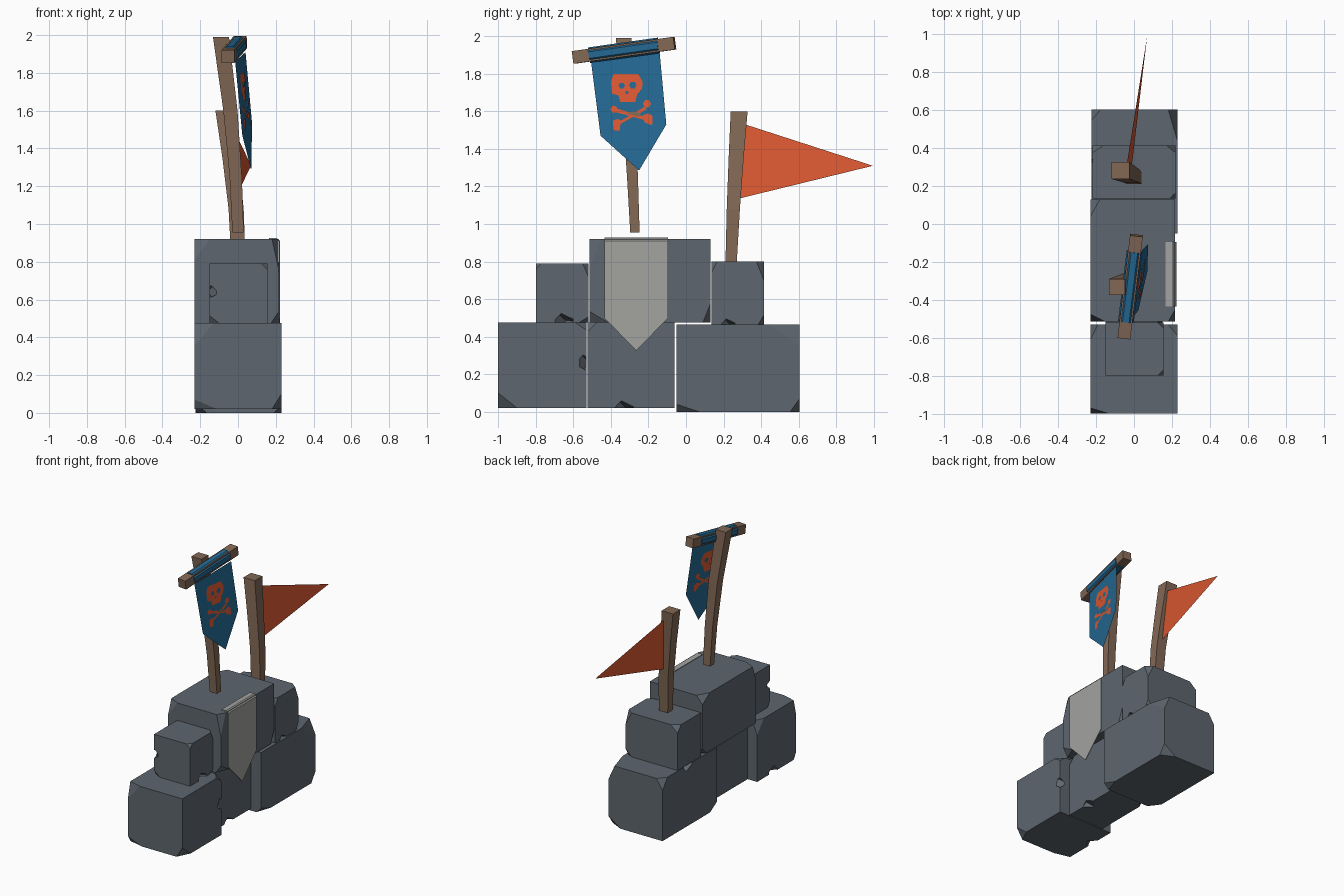
import bpy, bmesh, math
from mathutils import Vector, Matrix

if "Cube" in bpy.data.objects:
    bpy.data.objects.remove(bpy.data.objects["Cube"])


def material(name, rgb):
    m = bpy.data.materials.new(name)
    m.diffuse_color = (*rgb, 1)
    m.use_nodes = True
    m.node_tree.nodes["Principled BSDF"].inputs["Base Color"].default_value = m.diffuse_color
    return m


STONE = material("slate stone", (0.112, 0.133, 0.156))
WOOD = material("brown wood", (0.223, 0.138, 0.091))
BLUE = material("blue cloth", (0.018, 0.141, 0.296))
ORANGE = material("orange cloth", (0.73, 0.102, 0.032))
GREY = material("pale grey cloth", (0.366, 0.366, 0.352))


def finish(bm, name, mat, closed=True):
    if closed:
        bmesh.ops.recalc_face_normals(bm, faces=bm.faces)
    me = bpy.data.meshes.new(name)
    bm.to_mesh(me)
    bm.free()
    me.materials.append(mat)
    ob = bpy.data.objects.new(name, me)
    bpy.context.scene.collection.objects.link(ob)
    return ob


def stone(name, lo, hi, chips, notches=()):
    """Block with corners sliced off (chips) and dents in its edges (notches)."""
    bm = bmesh.new()
    lo, hi = Vector(lo), Vector(hi)
    c, s = (lo + hi) / 2, hi - lo
    bmesh.ops.create_cube(bm, size=1, matrix=Matrix.Translation(c) @ Matrix.Diagonal((*s, 1)))
    for sign, cut in chips:
        corner = Vector([hi[i] if sign[i] > 0 else lo[i] for i in range(3)])
        # zero length on an axis means a bevel running along that whole edge
        n = Vector([sign[i] / cut[i] if cut[i] else 0 for i in range(3)])
        p = corner.copy()
        k = next(i for i in range(3) if cut[i])
        p[k] -= sign[k] * cut[k]
        r = bmesh.ops.bisect_plane(bm, geom=bm.verts[:] + bm.edges[:] + bm.faces[:],
                                   plane_co=p, plane_no=n.normalized(), clear_outer=True, dist=1e-5)
        edges = [e for e in r["geom_cut"] if isinstance(e, bmesh.types.BMEdge)]
        if edges:
            bmesh.ops.contextual_create(bm, geom=edges)
    ob = finish(bm, name, STONE)
    for i, (pos, size) in enumerate(notches):
        cb = bmesh.new()
        rot = Matrix.Rotation(0.8, 4, 'X') @ Matrix.Rotation(0.65, 4, 'Y') @ Matrix.Rotation(0.5, 4, 'Z')
        bmesh.ops.create_cube(cb, size=size, matrix=Matrix.Translation(pos) @ rot)
        cutter = finish(cb, f"{name}_cutter_{i}", STONE)
        cutter.hide_render = True
        cutter.hide_viewport = True
        mod = ob.modifiers.new("notch", 'BOOLEAN')
        mod.object = cutter
        mod.operation = 'DIFFERENCE'
        mod.solver = 'EXACT'


# lower course of stones
stone("lower_front_stone", (-0.23, -1.0, 0.02), (0.23, -0.53, 0.475),
      [((1, -1, -1), (0.05, 0.10, 0.08)), ((-1, -1, 1), (0.10, 0.03, 0.12)),
       ((-1, -1, -1), (0.12, 0.03, 0.05)), ((1, 1, 1), (0.05, 0.06, 0.04)),
       ((-1, 1, 1), (0.04, 0.08, 0.10))],
      [((0.235, -0.53, 0.26), 0.06), ((-0.23, -0.72, 0.02), 0.07)])
stone("lower_middle_stone", (-0.15, -0.525, 0.02), (0.15, -0.06, 0.475),
      [((1, -1, 1), (0.03, 0.05, 0.05)), ((-1, 1, -1), (0.05, 0.06, 0.06))],
      [((0.15, -0.33, 0.01), 0.07)])
stone("lower_back_stone", (-0.225, -0.05, 0.0), (0.23, 0.605, 0.465),
      [((1, -1, -1), (0.04, 0.12, 0.04)), ((1, 1, 1), (0.05, 0.17, 0.11)),
       ((-1, 1, 1), (0.05, 0.06, 0.08)), ((1, 1, -1), (0.10, 0.05, 0.07)),
       ((-1, -1, -1), (0.06, 0.08, 0.05))],
      [((-0.23, 0.3, 0.47), 0.07)])

# upper course of stones
stone("upper_front_stone", (-0.15, -0.8, 0.475), (0.155, -0.52, 0.79),
      [((1, 1, 1), (0.03, 0.03, 0.07)), ((1, -1, 1), (0.03, 0.03, 0.03)),
       ((-1, -1, -1), (0.05, 0.03, 0.04)), ((1, 1, -1), (0.04, 0.05, 0.03))],
      [((-0.15, -0.8, 0.64), 0.05), ((0.155, -0.65, 0.475), 0.07)])
stone("upper_middle_stone", (-0.23, -0.515, 0.475), (0.215, 0.13, 0.92),
      [((1, -1, 1), (0.035, 0.06, 0.16)), ((-1, -1, 1), (0.08, 0.04, 0.11)),
       ((1, -1, -1), (0.04, 0.10, 0.06)), ((1, 1, -1), (0.05, 0.04, 0.10)),
       ((-1, 1, 1), (0.05, 0.09, 0.06)), ((-1, 1, -1), (0.06, 0.05, 0.05))])
stone("upper_back_stone", (-0.22, 0.135, 0.465), (0.22, 0.415, 0.80),
      [((1, 1, 1), (0.05, 0.04, 0.10)), ((-1, 1, 1), (0.06, 0.04, 0.05)),
       ((1, -1, 1), (0.03, 0.03, 0.06)), ((1, 1, -1), (0.05, 0.03, 0.05))],
      [((0.22, 0.225, 0.46), 0.05)])


def pole(name, sections):
    """Bent square post: (x, y, z, width x, width y) from bottom to top."""
    bm = bmesh.new()
    rings = [[bm.verts.new((x + a * wx / 2, y + b * wy / 2, z))
              for a, b in ((-1, -1), (1, -1), (1, 1), (-1, 1))] for x, y, z, wx, wy in sections]
    for r0, r1 in zip(rings, rings[1:]):
        for i in range(4):
            j = (i + 1) % 4
            bm.faces.new((r0[i], r0[j], r1[j], r1[i]))
    bm.faces.new(rings[0])
    bm.faces.new(rings[-1])
    finish(bm, name, WOOD)


pole("tall_pole", [(0.0, -0.272, 0.955, 0.06, 0.05), (-0.012, -0.285, 1.25, 0.065, 0.058),
                   (-0.04, -0.303, 1.6, 0.075, 0.07), (-0.09, -0.332, 1.99, 0.085, 0.083)])
pole("short_pole", [(0.003, 0.24, 0.79, 0.075, 0.06), (-0.01, 0.252, 1.08, 0.08, 0.07),
                    (-0.04, 0.267, 1.35, 0.085, 0.08), (-0.072, 0.283, 1.6, 0.095, 0.09)])


def rod(name, a, b, radius, sides, mat):
    a, b = Vector(a), Vector(b)
    bm = bmesh.new()
    q = (b - a).to_track_quat('Z', 'X').to_matrix().to_4x4()
    bmesh.ops.create_cone(bm, cap_ends=True, segments=sides, radius1=radius, radius2=radius,
                          depth=(b - a).length,
                          matrix=Matrix.Translation((a + b) / 2) @ q @ Matrix.Rotation(math.pi / sides, 4, 'Z'))
    finish(bm, name, mat)


# crossbar with rolled cloth
p0, p1 = Vector((-0.053, -0.60, 1.887)), Vector((0.013, -0.06, 1.963))
rod("crossbar", p0, p1, 0.048, 4, WOOD)
rod("banner_roll", p0.lerp(p1, 0.16), p0.lerp(p1, 0.84), 0.045, 8, BLUE)


def on_banner(y, z, off=0.0):
    return (-0.015 + 0.161 * (y + 0.505) - 0.0764 * (z - 1.86) + off, y, z)


def sheet(name, points, mat):
    bm = bmesh.new()
    bm.faces.new([bm.verts.new(p) for p in points])
    finish(bm, name, mat, closed=False)


sheet("blue_banner", [on_banner(*p) for p in
      ((-0.505, 1.86), (-0.455, 1.47), (-0.25, 1.285), (-0.105, 1.53), (-0.14, 1.91))], BLUE)


def decal(name, points, mat, off=0.003, both=True):
    """Flat emblem piece on both sides of the banner."""
    sheet(name + "_right", [on_banner(y, z, off) for y, z in points], mat)
    if both:
        sheet(name + "_left", [on_banner(y, z, -off) for y, z in reversed(points)], mat)


def blob(y, z, r, n=6):
    return [(y + r * math.cos(i * math.tau / n), z + r * math.sin(i * math.tau / n)) for i in range(n)]


# skull and crossed bones
decal("skull", [(-0.385, 1.80), (-0.40, 1.76), (-0.395, 1.695), (-0.36, 1.685), (-0.35, 1.65),
                (-0.27, 1.65), (-0.26, 1.69), (-0.235, 1.72), (-0.23, 1.755), (-0.255, 1.80)], ORANGE)
for i, (y, z, r) in enumerate(((-0.342, 1.737, 0.017), (-0.283, 1.74, 0.02), (-0.315, 1.70, 0.009))):
    decal(f"skull_hole_{i}", blob(y, z, r), BLUE, 0.005)
decal("bone_knob_low_front", [(-0.39, 1.55), (-0.385, 1.50), (-0.355, 1.495), (-0.345, 1.55), (-0.365, 1.56)], ORANGE)
decal("bone_knob_low_back", [(-0.23, 1.58), (-0.22, 1.54), (-0.18, 1.525), (-0.178, 1.575), (-0.2, 1.59)], ORANGE)
decal("bone_knob_top_back", blob(-0.208, 1.64, 0.022), ORANGE)
decal("bone_knob_top_front", blob(-0.383, 1.61, 0.02), ORANGE)
decal("bone_rising", [(-0.355, 1.545), (-0.345, 1.535), (-0.21, 1.61), (-0.22, 1.625)], ORANGE)
decal("bone_falling", [(-0.375, 1.595), (-0.225, 1.555), (-0.215, 1.57), (-0.37, 1.615)], ORANGE, 0.004)
decal("bone_centre", [(-0.32, 1.59), (-0.25, 1.57), (-0.24, 1.59), (-0.28, 1.60)], WOOD, 0.006, both=False)

# orange pennant
sheet("orange_pennant", [(-0.04, 0.30, 1.535), (-0.015, 0.28, 1.135), (0.07, 0.995, 1.31)], ORANGE)

# grey cloth folded over the stones
bm = bmesh.new()
rows = [(0.165, 0.925), (0.205, 0.927), (0.223, 0.91), (0.223, 0.50)]
pairs = [[bm.verts.new((x, y, z)) for y in (-0.435, -0.095)] for x, z in rows]
for a, b in zip(pairs, pairs[1:]):
    bm.faces.new((a[0], b[0], b[1], a[1]))
bm.faces.new((pairs[-1][0], bm.verts.new((0.223, -0.265, 0.325)), pairs[-1][1]))
cloth = finish(bm, "grey_cloth", GREY, closed=False)
solid = cloth.modifiers.new("thickness", 'SOLIDIFY')
solid.thickness = 0.006
